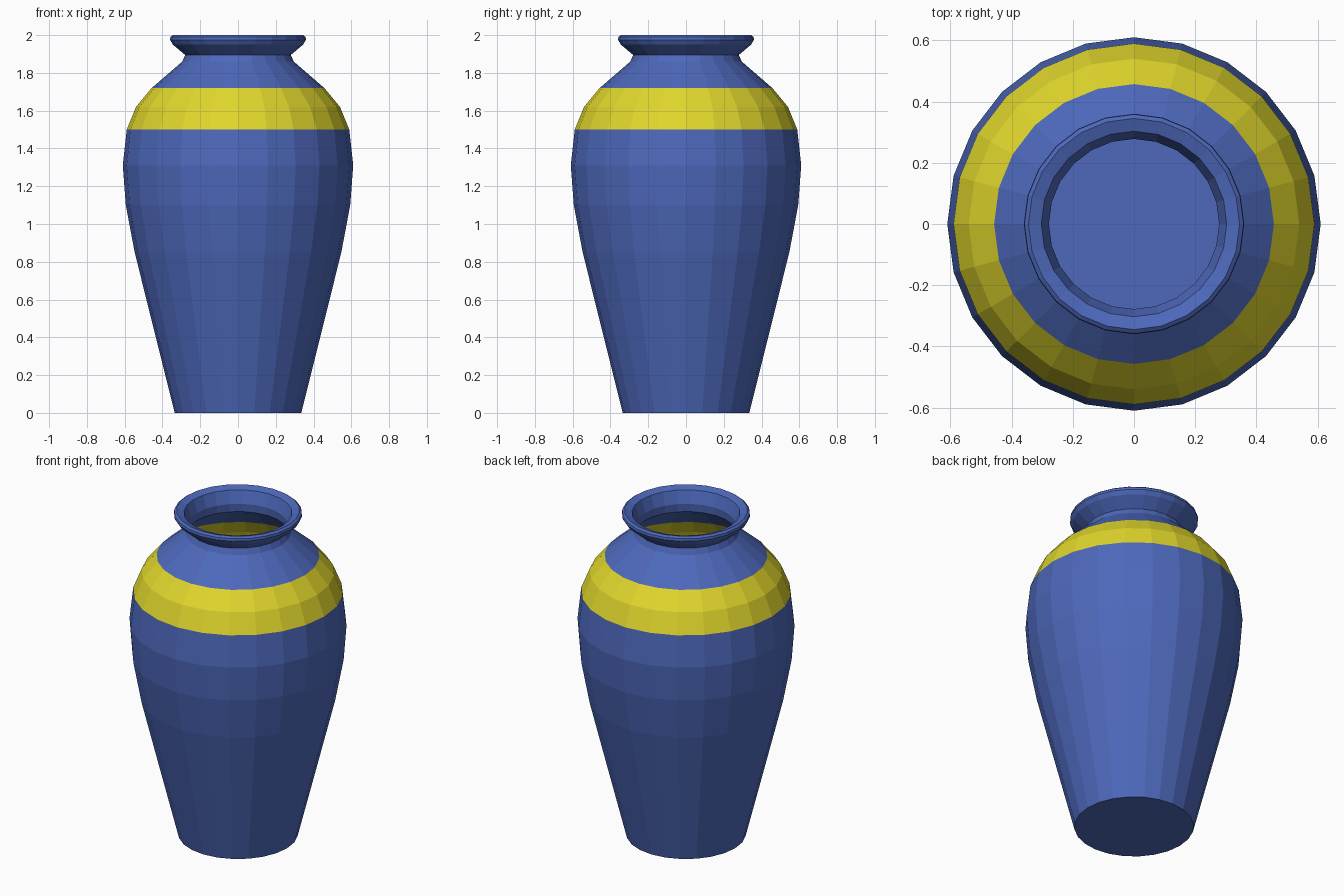
import bpy, bmesh, math

if "Cube" in bpy.data.objects:
    bpy.data.objects.remove(bpy.data.objects["Cube"])

SIDES = 24


def material(name, rgb):
    m = bpy.data.materials.new(name)
    m.diffuse_color = (*rgb, 1)
    m.use_nodes = True
    m.node_tree.nodes["Principled BSDF"].inputs["Base Color"].default_value = m.diffuse_color
    return m


blue = material("glaze blue", (0.075, 0.14, 0.50))
yellow = material("band yellow", (0.75, 0.68, 0.025))

# Vase profile (radius, height): outside going up, over the lip, inside going down
outer = [(0.335, 0), (0.44, 0.42), (0.547, 0.85), (0.594, 1.1), (0.61, 1.31),
         (0.589, 1.5), (0.54, 1.62), (0.457, 1.72), (0.295, 1.86), (0.28, 1.895)]
lip = [(0.345, 1.95), (0.36, 1.975), (0.358, 1.99), (0.345, 2.0), (0.303, 1.985)]
WALL = 0.012
inner = [(0.278, 1.91)] + [(r - WALL, z) for r, z in outer[-2:0:-1]] + [(0.325, 0.015)]
profile = outer + lip + inner

# Lathe the profile around z, closing the foot and the inside floor
bm = bmesh.new()
rings = []
for r, z in profile:
    rings.append([bm.verts.new((r * math.cos(2 * math.pi * i / SIDES),
                                r * math.sin(2 * math.pi * i / SIDES), z))
                  for i in range(SIDES)])
for a, b in zip(rings, rings[1:]):
    for i in range(SIDES):
        j = (i + 1) % SIDES
        bm.faces.new((a[i], a[j], b[j], b[i]))
bm.faces.new(rings[0][::-1])
bm.faces.new(rings[-1])
bmesh.ops.recalc_face_normals(bm, faces=bm.faces)

# Yellow shoulder band, picked by height
for f in bm.faces:
    f.material_index = int(1.5 < f.calc_center_median().z < 1.72)

mesh = bpy.data.meshes.new("vase")
bm.to_mesh(mesh)
bm.free()
mesh.materials.append(blue)
mesh.materials.append(yellow)
bpy.context.collection.objects.link(bpy.data.objects.new("vase", mesh))
